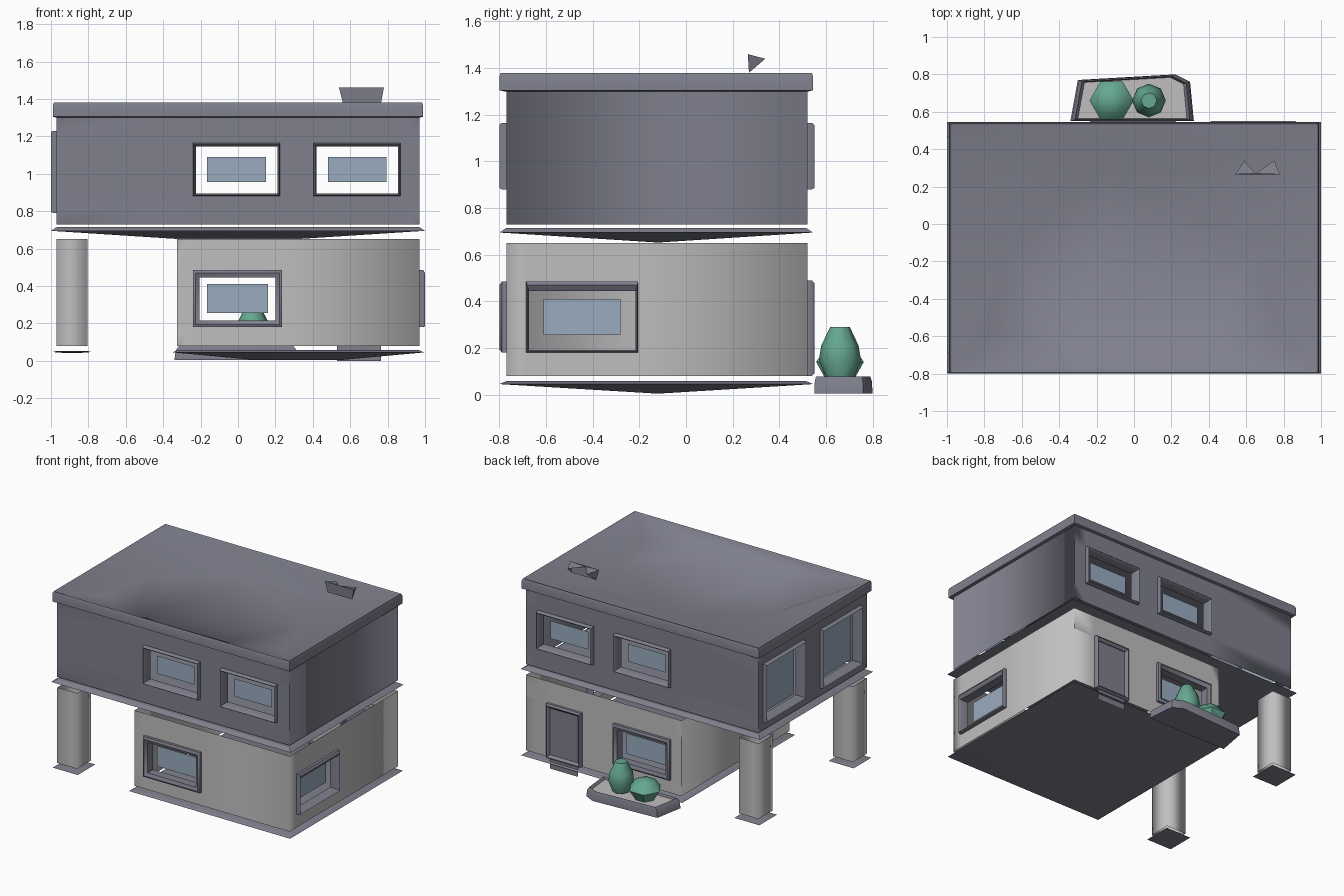
import bpy, bmesh, math
from mathutils import Vector

cube = bpy.data.objects.get("Cube")
if cube:
    bpy.data.objects.remove(cube)


def material(name, rgb):
    m = bpy.data.materials.new(name)
    m.use_nodes = True
    m.diffuse_color = (*rgb, 1)
    m.node_tree.nodes["Principled BSDF"].inputs["Base Color"].default_value = (*rgb, 1)
    return m


SLATE = material("slate grey", (0.21, 0.215, 0.265))
STONE = material("light stone", (0.53, 0.515, 0.52))
GLASS = material("blue glass", (0.32, 0.41, 0.52))
LEAF = material("leaf green", (0.13, 0.39, 0.28))

FRONT, BACK, RIGHT, LEFT = -0.77, 0.52, 0.97, -0.97


def finish(name, bm, mat, angle=None, recalc=True):
    """Turn a bmesh into an object; angle None keeps faces flat."""
    bmesh.ops.remove_doubles(bm, verts=bm.verts, dist=0.0005)
    if recalc:
        bmesh.ops.recalc_face_normals(bm, faces=bm.faces)
    me = bpy.data.meshes.new(name)
    bm.to_mesh(me)
    bm.free()
    me.materials.append(mat)
    ob = bpy.data.objects.new(name, me)
    bpy.context.collection.objects.link(ob)
    if angle:
        bpy.ops.object.select_all(action="DESELECT")
        ob.select_set(True)
        bpy.context.view_layer.objects.active = ob
        bpy.ops.object.shade_smooth_by_angle(angle=math.radians(angle))
    return ob


def loft(bm, loops, cap_start=False, cap_end=False):
    """Join closed loops of equal length with quads."""
    rings = [[bm.verts.new(p) for p in loop] for loop in loops]
    for a, b in zip(rings, rings[1:]):
        for i in range(len(a)):
            j = (i + 1) % len(a)
            bm.faces.new((a[i], a[j], b[j], b[i]))
    if cap_start:
        bm.faces.new(rings[0][::-1])
    if cap_end:
        bm.faces.new(rings[-1])
    return rings


def rect(x0, x1, y0, y1, z, inset=0):
    return [(x0 + inset, y0 + inset, z), (x1 - inset, y0 + inset, z),
            (x1 - inset, y1 - inset, z), (x0 + inset, y1 - inset, z)]


def on_side(side, left):
    """Map (along wall, height, outward distance) to a point."""
    return {"front": lambda u, z, d: (u, FRONT - d, z),
            "back": lambda u, z, d: (u, BACK + d, z),
            "right": lambda u, z, d: (RIGHT + d, u, z),
            "left": lambda u, z, d: (left - d, u, z)}[side]


def storey(name, mat, left, z0, z1, openings):
    """Thin walls around a storey, with rectangular openings left out."""
    bm = bmesh.new()
    for side in ("front", "back", "right", "left"):
        place = on_side(side, left)
        a, b = (left, RIGHT) if side in ("front", "back") else (FRONT, BACK)
        holes = [o[1:5] for o in openings if o[0] == side]
        us = sorted({a, b, *[h[i] for h in holes for i in (0, 1)]})
        zs = sorted({z0, z1, *[h[i] for h in holes for i in (2, 3)]})
        for u, v in zip(us, us[1:]):
            for p, q in zip(zs, zs[1:]):
                mu, mz = (u + v) / 2, (p + q) / 2
                if any(h[0] < mu < h[1] and h[2] < mz < h[3] for h in holes):
                    continue
                bm.faces.new([bm.verts.new(place(*c, 0))
                              for c in ((u, p), (v, p), (v, q), (u, q))])
    finish(name, bm, mat, 120)


def frame(name, left, side, u0, u1, z0, z1, lip, top):
    """Protruding frame with a sleeve running into the wall."""
    place = on_side(side, left)

    def loop(k, d):
        s, t = lip * k, top * k
        return [place(u, z, d) for u, z in ((u0 + s, z0 + s), (u1 - s, z0 + s),
                                            (u1 - s, z1 - t), (u0 + s, z1 - t))]
    bm = bmesh.new()
    loft(bm, [loop(0, 0), loop(0, 0.02), loop(0.4, 0.03), loop(1, 0.015), loop(1, -0.05)])
    finish(name, bm, SLATE, 50)


def panel(name, mat, left, side, u0, u1, z0, z1, d):
    place = on_side(side, left)
    bm = bmesh.new()
    bm.faces.new([bm.verts.new(place(u, z, d))
                  for u, z in ((u0, z0), (u1, z0), (u1, z1), (u0, z1))])
    finish(name, bm, mat)


# Openings: side, extent along wall, extent in height, lip width, top lip width
upper = [(s, x, x + 0.465, 0.88, 1.165, 0.015, 0.02)
         for s in ("front", "back") for x in (-0.24, 0.405)]
upper += [("left", y, y + 0.48, 0.79, 1.23, 0.02, 0.02) for y in (-0.69, -0.01)]
lower = [("front", -0.24, 0.235, 0.18, 0.485, 0.035, 0.04),
         ("back", -0.24, 0.235, 0.18, 0.485, 0.035, 0.04),
         ("right", -0.685, -0.205, 0.18, 0.485, 0.012, 0.04)]
door = ("back", 0.5, 0.79, 0.08, 0.49, 0.025, 0.03)
LOW_LEFT = -0.325

storey("upper_walls", SLATE, LEFT, 0.73, 1.31, upper)
storey("lower_walls", STONE, LOW_LEFT, 0.08, 0.65, lower + [door])

for label, left, group in (("upper", LEFT, upper), ("lower", LOW_LEFT, lower)):
    for i, o in enumerate(group):
        side, u0, u1, z0, z1 = o[:5]
        frame(f"{label}_window_frame_{i + 1}", left, *o)
        big = side == "left"
        g, h = (0.05, 0.04) if big else (0.075, 0.075)
        panel(f"{label}_window_glass_{i + 1}", GLASS, left, side,
              u0 + g, u1 - g, z0 + h, z1 - h, -0.04)

# Back door
frame("door_frame", LOW_LEFT, *door)
panel("door", SLATE, LOW_LEFT, "back", 0.53, 0.765, 0.0, 0.46, 0.008)


def slab(name, x0, x1, z_edge, z_top, z_low):
    """Thin floor whose underside slopes down to a short central ridge."""
    bm = bmesh.new()
    y0, y1 = -0.8, 0.545
    top = loft(bm, [rect(x0, x1, y0, y1, z_edge),
                    rect(x0, x1, y0, y1, z_top, 0.03)], cap_end=True)
    e = top[0]
    mid, half = (x0 + x1) / 2, (x1 - x0) / 6
    a = bm.verts.new((mid - half, -0.12, z_low))
    b = bm.verts.new((mid + half, -0.12, z_low))
    for f in ((e[0], a, b, e[1]), (e[1], b, e[2]), (e[2], b, a, e[3]), (e[3], a, e[0])):
        bm.faces.new(f)
    finish(name, bm, SLATE, 30)


slab("middle_floor", -1.0, 1.0, 0.695, 0.715, 0.652)
slab("ground_floor", -0.35, 0.995, 0.045, 0.058, 0.004)

# Roof rim, with a sunken roof deck inside it
bm = bmesh.new()
X0, X1, Y0, Y1 = -0.99, 0.99, -0.8, 0.545
loft(bm, [rect(X0, X1, Y0, Y1, 1.30, 0.02), rect(X0, X1, Y0, Y1, 1.305),
          rect(X0, X1, Y0, Y1, 1.365), rect(X0, X1, Y0, Y1, 1.38, 0.006),
          rect(X0, X1, Y0, Y1, 1.375, 0.014)])
finish("roof_rim", bm, SLATE, 40)

half = [(0.13, 0.27), (0.35, 0.265), (0.65, 0.215), (0.66, -0.12), (0.76, -0.55), (0.33, -0.76)]
deck = half + [(-x, y) for x, y in half[::-1]]
bm = bmesh.new()
inner = [bm.verts.new((x, y, 1.31)) for x, y in deck]
outer = [bm.verts.new(p) for p in rect(X0, X1, Y0, Y1, 1.31, 0.014)]
edges = [bm.edges.new((r[i], r[i - 1])) for r in (inner, outer) for i in range(len(r))]
bmesh.ops.triangle_fill(bm, use_beauty=True, edges=edges, normal=(0, 0, 1))
if not any(len(set(f.verts) - set(inner)) == 0 for f in bm.faces):
    bm.faces.new(inner)
for v in outer:
    v.co.z = 1.375
finish("roof_deck", bm, SLATE, 120)

# Small roof vent
bm = bmesh.new()
a, b, c, d, p, q, m = [bm.verts.new(v) for v in (
    (0.54, 0.265, 1.46), (0.78, 0.265, 1.46), (0.56, 0.27, 1.38), (0.765, 0.27, 1.38),
    (0.59, 0.34, 1.44), (0.75, 0.34, 1.44), (0.65, 0.27, 1.455))]
for f in ((a, b, d, c), (a, c, p), (b, q, d), (a, p, m), (b, m, q)):
    bm.faces.new(f)
finish("roof_vent", bm, SLATE)

# Columns and their foot plates
for label, y0 in (("front", FRONT), ("back", BACK - 0.165)):
    bm = bmesh.new()
    loft(bm, [rect(LEFT, LEFT + 0.165, y0, y0 + 0.165, z) for z in (0.08, 0.65)])
    finish(f"{label}_column", bm, STONE, 120)
    bm = bmesh.new()
    loft(bm, [rect(LEFT, LEFT + 0.165, y0, y0 + 0.165, z, i)
              for z, i in ((0.042, 0.04), (0.047, -0.022), (0.053, 0.0))], True, True)
    finish(f"{label}_column_foot", bm, SLATE, 30)

# Planter: sloped rim around a soil bed
outline = [(-0.34, 0.55), (0.32, 0.55), (0.30, 0.76), (0.22, 0.80), (-0.30, 0.77)]
centre = Vector((0, 0.66))


def scaled(k, z):
    return [(*(centre + (Vector(p) - centre) * k), z) for p in outline]


bm = bmesh.new()
loft(bm, [scaled(1, 0.005), scaled(0.98, 0.055), scaled(0.93, 0.078), scaled(0.87, 0.055)], True)
finish("planter_rim", bm, SLATE, 40)
bm = bmesh.new()
bm.faces.new([bm.verts.new(p) for p in scaled(0.89, 0.06)])
finish("planter_bed", bm, STONE)


def shrub(name, x, y, profile, sides):
    bm = bmesh.new()
    loft(bm, [[(x + r * math.cos(math.tau * i / sides), y + r * math.sin(math.tau * i / sides), z)
               for i in range(sides)] for r, z in profile], True, True)
    finish(name, bm, LEAF, 50)


shrub("tall_shrub", 0.08, 0.66, [(0.06, 0.07), (0.09, 0.15), (0.08, 0.21), (0.042, 0.29)], 8)
shrub("round_shrub", -0.12, 0.66, [(0.07, 0.065), (0.118, 0.14), (0.075, 0.195), (0.02, 0.21)], 6)
